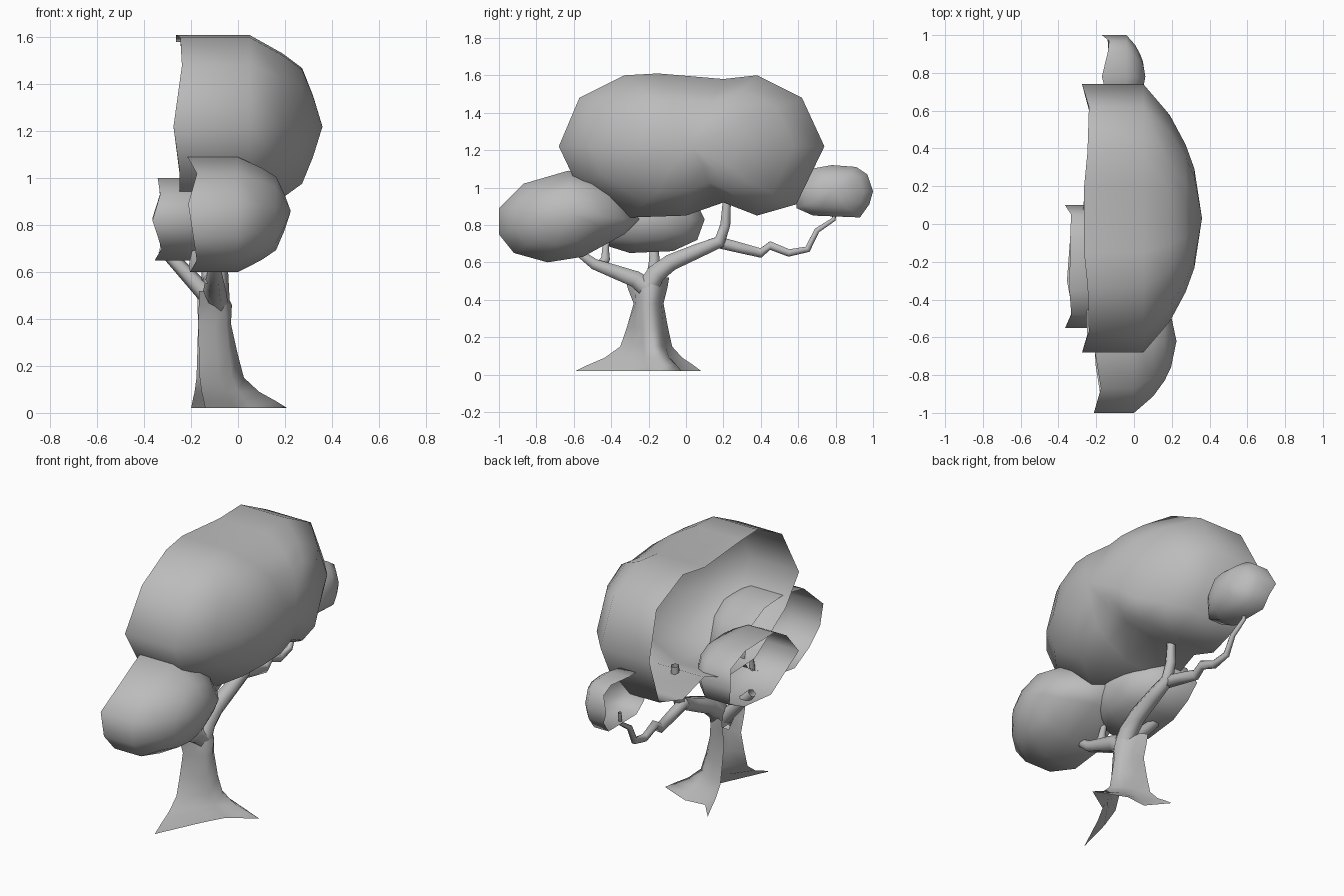
import bpy, bmesh, math
from mathutils import Vector

old = bpy.data.objects.get("Cube")
if old:
    bpy.data.objects.remove(old)

grey = bpy.data.materials.new("plain_grey")
grey.use_nodes = True
colour = (0.5, 0.5, 0.5, 1)
grey.diffuse_color = colour
grey.node_tree.nodes["Principled BSDF"].inputs["Base Color"].default_value = colour


def loft(name, rings, closed=True):
    """Skin a list of equal-length point rings; a one-point last ring makes a tip."""
    bm = bmesh.new()
    rows = [[bm.verts.new(point) for point in ring] for ring in rings]
    for lower, upper in zip(rows, rows[1:]):
        count = len(lower)
        for i in range(count if closed else count - 1):
            j = (i + 1) % count
            if len(upper) == 1:
                bm.faces.new((lower[i], lower[j], upper[0]))
            else:
                bm.faces.new((lower[i], lower[j], upper[j], upper[i]))
    for face in bm.faces:
        face.smooth = True
    mesh = bpy.data.meshes.new(name)
    bm.to_mesh(mesh)
    bm.free()
    mesh.materials.append(grey)
    obj = bpy.data.objects.new(name, mesh)
    bpy.context.collection.objects.link(obj)


def foliage(name, outline, back, shoulder, tip):
    """Half dome open towards -x: a wall with a wavy rim, then a bulge closing at the tip."""
    tip_x, cy, cz = tip
    rim = []
    for y, z in outline:
        across, up = 0.6 * (y - cy), z - cz
        wave = (2 * across * up / (across ** 2 + up ** 2)) ** 2
        rim.append((back + 0.04 * wave, y, z))
    rings = [rim]
    for along, wide, tall in ((0, 1, 1), (0.45, 0.77, 0.8), (0.72, 0.55, 0.64), (0.87, 0.37, 0.34)):
        x = shoulder + (tip_x - shoulder) * along
        rings.append([(x, cy + (y - cy) * wide, cz + (z - cz) * tall) for y, z in outline])
    loft(name, rings + [[tip]])


def branch(name, start_x, end_x, path, thick, thin):
    """Tapered six-sided limb along a y, z path, drifting evenly in x."""
    last = len(path) - 1
    points = [Vector((start_x + (end_x - start_x) * i / last, y, z))
              for i, (y, z) in enumerate(path)]
    rings = []
    for i, point in enumerate(points):
        along = points[min(i + 1, last)] - points[max(i - 1, 0)]
        across = along.cross(Vector((1, 0, 0))).normalized()
        outward = across.cross(along).normalized()
        radius = thick + (thin - thick) * i / last
        turns = [math.tau * k / 6 for k in range(6)]
        rings.append([point + radius * (math.cos(turn) * outward + math.sin(turn) * across)
                      for turn in turns])
    loft(name, rings)


def trunk(name, root_reach, levels):
    """Half tube open towards -x, whose rim is pushed out into roots at the foot."""
    rings = []
    for z, flare, depth in levels:
        ring = []
        for k, reach in enumerate(root_reach):
            angle = math.pi * (k / (len(root_reach) - 1) - 0.5)
            spread = flare * reach
            x = -0.17 + math.cos(angle) * (depth + spread) - 0.03 * flare * math.sin(angle)
            y = -0.2 + math.sin(angle) * (0.08 + spread) + 0.1 * flare * math.cos(angle)
            ring.append((x, y, z))
        rings.append(ring)
    loft(name, rings, closed=False)


# Foliage clumps
foliage("main_canopy",
        ((0.74, 1.22), (0.62, 1.48), (0.38, 1.6), (0.2, 1.58), (-0.15, 1.61), (-0.33, 1.6),
         (-0.57, 1.48), (-0.68, 1.22), (-0.59, 1.03), (-0.3, 0.84), (0, 0.85), (0.2, 0.92),
         (0.38, 0.85), (0.59, 0.91)),
        -0.275, 0.05, (0.36, 0.03, 1.22))
foliage("front_clump",
        ((-0.25, 0.83), (-0.35, 0.98), (-0.47, 1.06), (-0.63, 1.09), (-0.87, 1.02),
         (-1, 0.89), (-1, 0.75), (-0.92, 0.65), (-0.74, 0.6), (-0.55, 0.63), (-0.33, 0.75)),
        -0.215, 0, (0.225, -0.62, 0.86))
foliage("rear_clump",
        ((1, 0.98), (0.97, 1.07), (0.91, 1.11), (0.78, 1.12), (0.67, 1.1), (0.59, 1),
         (0.59, 0.89), (0.68, 0.85), (0.93, 0.84), (0.98, 0.91)),
        -0.17, -0.04, (0.06, 0.78, 0.98))
foliage("low_clump",
        ((0.1, 0.83), (0.05, 0.93), (-0.08, 0.99), (-0.35, 1), (-0.48, 0.93), (-0.55, 0.82),
         (-0.46, 0.7), (-0.3, 0.65), (-0.07, 0.66), (0.06, 0.72)),
        -0.365, -0.17, (0, -0.22, 0.83))

# Trunk: front, outer and rear roots at the first, middle and last rim points
trunk("trunk", (0.31, 0.12, 0.1, 0.24, 0.1, 0.05, 0.2),
      ((0.02, 1, 0.14), (0.05, 0.8, 0.14), (0.09, 0.5, 0.14), (0.15, 0.23, 0.14),
       (0.25, 0.12, 0.14), (0.38, 0, 0.14), (0.46, 0.1, 0.12), (0.52, 0.15, 0.08)))

# Branches
branch("front_branch", -0.1, -0.1,
       ((-0.19, 0.45), (-0.27, 0.51), (-0.38, 0.55), (-0.49, 0.59), (-0.57, 0.65), (-0.62, 0.71)),
       0.06, 0.015)
branch("front_twig", -0.12, -0.15,
       ((-0.46, 0.57), (-0.43, 0.62), (-0.43, 0.68), (-0.41, 0.77)), 0.035, 0.012)
branch("low_branch", -0.13, -0.32, ((-0.18, 0.5), (-0.17, 0.6), (-0.17, 0.7)), 0.04, 0.025)
branch("rear_branch", -0.1, -0.08,
       ((-0.2, 0.47), (-0.16, 0.54), (-0.08, 0.6), (0.06, 0.66), (0.18, 0.71), (0.21, 0.8),
        (0.22, 0.95)), 0.065, 0.024)
branch("rear_twig", -0.1, -0.12,
       ((0.16, 0.71), (0.28, 0.68), (0.4, 0.65), (0.45, 0.69), (0.55, 0.65), (0.65, 0.67),
        (0.7, 0.77), (0.79, 0.83), (0.8, 0.9)), 0.036, 0.01)
